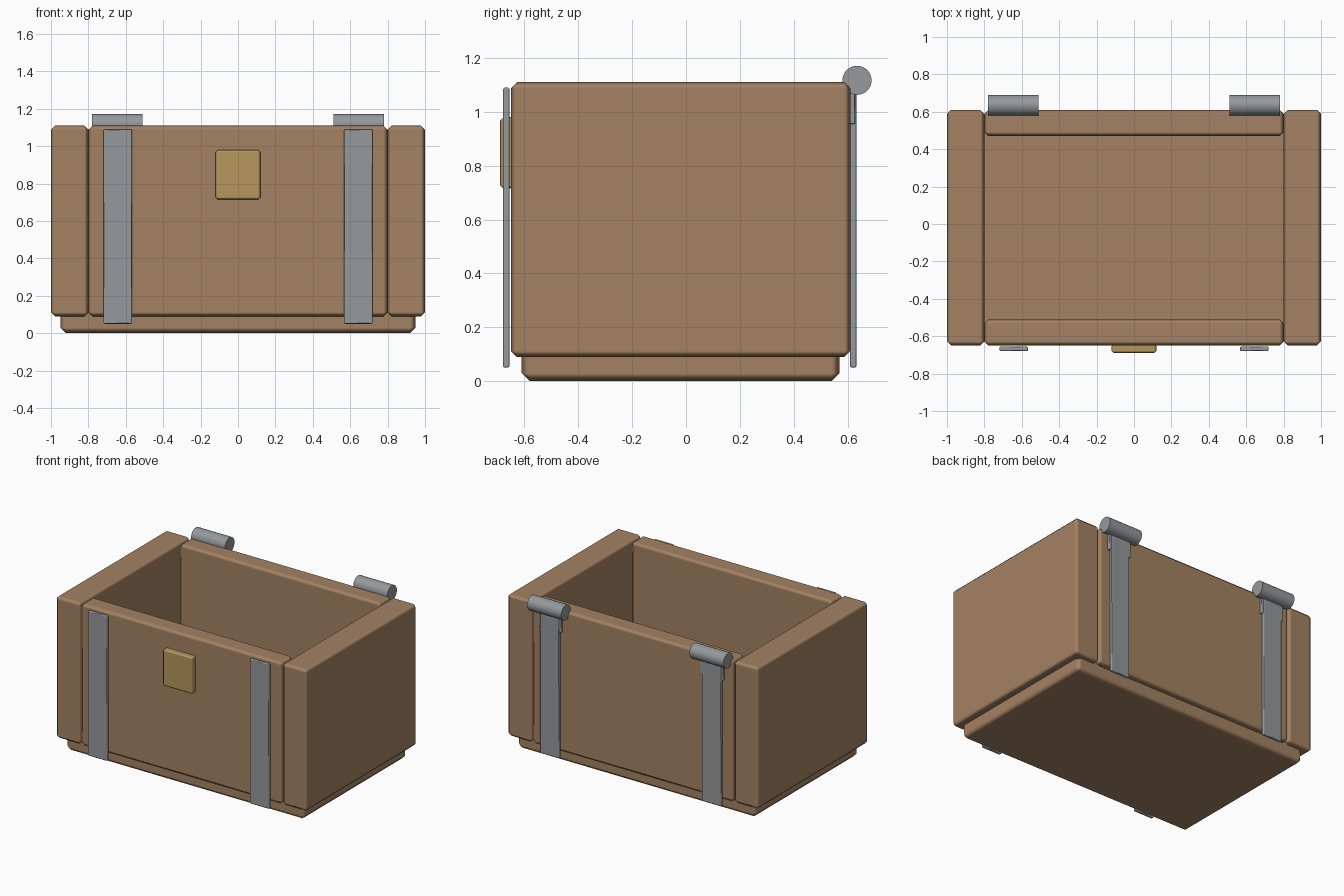
import bpy
import math

if "Cube" in bpy.data.objects:
    bpy.data.objects.remove(bpy.data.objects["Cube"])


def material(name, color):
    m = bpy.data.materials.new(name)
    m.use_nodes = True
    m.diffuse_color = (*color, 1)
    m.node_tree.nodes["Principled BSDF"].inputs["Base Color"].default_value = (*color, 1)
    return m


wood = material("brown wood", (0.37, 0.225, 0.125))
steel = material("grey steel", (0.30, 0.32, 0.335))
brass = material("dull brass", (0.46, 0.31, 0.11))


def block(name, x, y, z, bevel, mat):
    """Chamfered box spanning the given ranges, with softly shaded edges."""
    bpy.ops.mesh.primitive_cube_add(size=1, location=[sum(r) / 2 for r in (x, y, z)])
    ob = bpy.context.object
    ob.name = name
    ob.scale = [r[1] - r[0] for r in (x, y, z)]
    bpy.ops.object.transform_apply(location=False, rotation=False, scale=True)
    ob.data.materials.append(mat)
    ob.data.shade_smooth()
    mod = ob.modifiers.new("chamfer", "BEVEL")
    mod.width = bevel
    mod.segments = 1
    mod.harden_normals = True
    return ob


# Wooden box: base slab and long walls
wall_z = (0.09, 1.11)
block("base", (-0.95, 0.95), (-0.61, 0.57), (0, 0.17), 0.03, wood)
block("front_wall", (-0.8, 0.8), (-0.65, -0.51), wall_z, 0.022, wood)
block("back_wall", (-0.8, 0.8), (0.47, 0.61), wall_z, 0.022, wood)

# Lock plate
block("lock_plate", (-0.12, 0.12), (-0.69, -0.64), (0.715, 0.98), 0.012, brass)

# End walls, metal straps and hinges on both sides
for side, s in (("left", 1), ("right", -1)):
    def span(a, b):
        return tuple(sorted((a * s, b * s)))

    block(side + "_end_wall", span(0.8, 1.0), (-0.65, 0.61), wall_z, 0.022, wood)
    block(side + "_front_strap", span(0.567, 0.72), (-0.68, -0.655), (0.05, 1.09), 0.006, steel)
    block(side + "_back_strap", span(0.567, 0.72), (0.609, 0.633), (0.05, 1.09), 0.006, steel)
    block(side + "_hinge_leaf", span(0.553, 0.734), (0.605, 0.628), (0.955, 1.11), 0.004, steel)
    bpy.ops.mesh.primitive_cylinder_add(
        vertices=32, radius=0.054, depth=0.27,
        location=(0.645 * s, 0.635, 1.117), rotation=(0, math.pi / 2, 0))
    pin = bpy.context.object
    pin.name = side + "_hinge_barrel"
    pin.data.materials.append(steel)
    bpy.ops.object.shade_smooth_by_angle(angle=math.radians(40))
